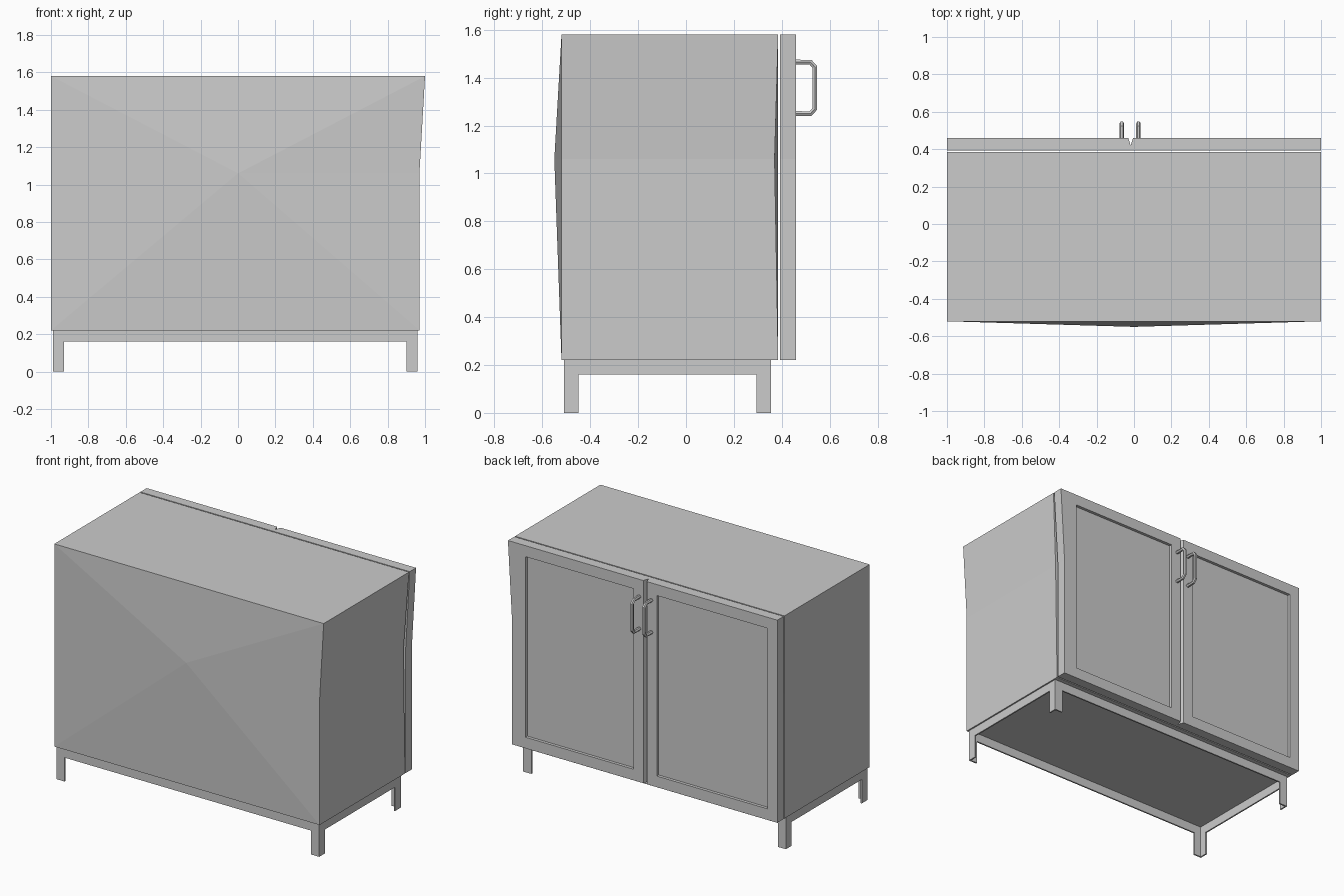
import bpy, bmesh
from mathutils import Vector

cube = bpy.data.objects.get("Cube")
if cube:
    bpy.data.objects.remove(cube, do_unlink=True)

grey = bpy.data.materials.new("light_grey")
grey.use_nodes = True
grey.diffuse_color = (0.6, 0.6, 0.6, 1)
grey.node_tree.nodes["Principled BSDF"].inputs["Base Color"].default_value = (0.6, 0.6, 0.6, 1)

BOTTOM, TOP, KINK = 0.22, 1.58, 1.06
SEAM = -0.018


def finish(name, bm):
    bmesh.ops.recalc_face_normals(bm, faces=bm.faces)
    mesh = bpy.data.meshes.new(name)
    bm.to_mesh(mesh)
    bm.free()
    mesh.materials.append(grey)
    obj = bpy.data.objects.new(name, mesh)
    bpy.context.collection.objects.link(obj)
    return obj


def add_box(bm, low, high):
    low, high = Vector(low), Vector(high)
    verts = bmesh.ops.create_cube(bm, size=1)["verts"]
    for v in verts:
        v.co = (low + high) / 2 + v.co * (high - low)


def cut(bm, point, normal):
    geom = bm.verts[:] + bm.edges[:] + bm.faces[:]
    bmesh.ops.bisect_plane(bm, geom=geom, plane_co=point, plane_no=normal)


def bend_side(bm):
    # The +x side leans inward down to the kink, then drops straight
    for v in bm.verts:
        if v.co.x > 0.99 and v.co.z < KINK + 0.01:
            v.co.x = 0.97


# Cabinet body with a shallow pyramid on the -y panel
bm = bmesh.new()
add_box(bm, (-1, -0.52, BOTTOM), (1, 0.385, TOP))
cut(bm, (0, 0, KINK), (0, 0, 1))
bend_side(bm)
for v in bm.verts:
    if v.co.x > 0.9 and v.co.y > 0 and abs(v.co.z - KINK) < 0.01:
        v.co.y = 0.37
panel = [f for f in bm.faces if f.normal.y < -0.9]
region = bmesh.ops.dissolve_faces(bm, faces=panel)["region"]
apex = bmesh.ops.poke(bm, faces=region)["verts"][0]
apex.co = (0, -0.55, KINK)
finish("cabinet_body", bm)


# Doors with a recessed panel and a chamfer along the seam
def make_door(name, x0, x1):
    bm = bmesh.new()
    add_box(bm, (x0, 0.393, BOTTOM), (x1, 0.46, TOP))
    cut(bm, (0, 0.42, 0), (0, 1, 0))
    for v in bm.verts:
        if v.co.y > 0.45 and abs(v.co.x - SEAM) < 0.001:
            v.co.x += 0.013 if x1 > 0.5 else -0.013
    bm.normal_update()
    face = [f for f in bm.faces if f.normal.y > 0.9]
    bmesh.ops.inset_region(bm, faces=face, thickness=0.105)
    if x1 > 0.5:
        for v in face[0].verts:
            v.co.x = min(v.co.x, 0.87)
    wall = bmesh.ops.extrude_discrete_faces(bm, faces=face)["faces"]
    bmesh.ops.translate(bm, verts=wall[0].verts[:], vec=(0, -0.02, 0))
    cut(bm, (0, 0, KINK), (0, 0, 1))
    bend_side(bm)
    finish(name, bm)


make_door("left_door", SEAM, 1)
make_door("right_door", -1, SEAM)

# Base frame: thin rails and angle-section legs
X0, X1, Y0, Y1, T, W = -0.99, 0.96, -0.51, 0.355, 0.01, 0.06
bm = bmesh.new()
for y in (Y0, Y1 - T):
    add_box(bm, (X0, y, BOTTOM - W), (X1, y + T, BOTTOM))
for x in (X0, X1 - T):
    add_box(bm, (x, Y0, BOTTOM - W), (x + T, Y1, BOTTOM))
finish("base_rails", bm)

for side, x, sx in (("left", X1, -1), ("right", X0, 1)):
    for end, y, sy in (("front", Y0, 1), ("back", Y1, -1)):
        bm = bmesh.new()
        for dx, dy in ((W, T), (T, W)):
            xs = sorted((x, x + sx * dx))
            ys = sorted((y, y + sy * dy))
            add_box(bm, (xs[0], ys[0], 0), (xs[1], ys[1], BOTTOM - W))
        finish(f"{end}_{side}_leg", bm)

# Bar handles with clipped corners
for name, x in (("left_handle", 0.024), ("right_handle", -0.065)):
    curve = bpy.data.curves.new(name, "CURVE")
    curve.dimensions = "3D"
    curve.bevel_depth = 0.012
    curve.bevel_resolution = 1
    curve.use_fill_caps = True
    path = [(0.455, 1.25), (0.52, 1.25), (0.538, 1.27),
            (0.538, 1.445), (0.52, 1.465), (0.455, 1.465)]
    spline = curve.splines.new("POLY")
    spline.points.add(len(path) - 1)
    for p, (y, z) in zip(spline.points, path):
        p.co = (x, y, z, 1)
    spline.use_smooth = False
    curve.materials.append(grey)
    bpy.context.collection.objects.link(bpy.data.objects.new(name, curve))
